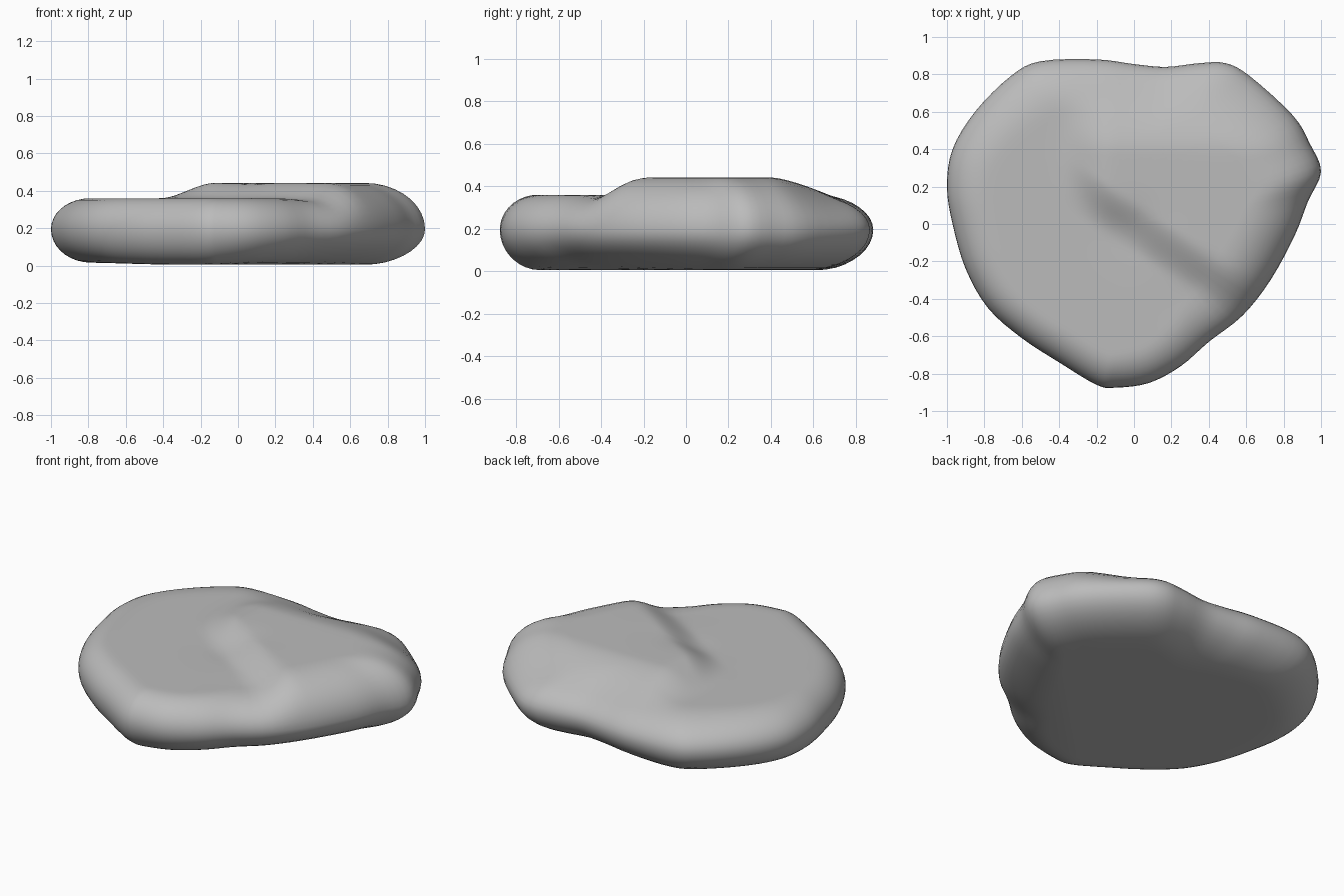
import bpy
import bmesh
import math
from mathutils import Vector

default_cube = bpy.data.objects.get("Cube")
if default_cube:
    bpy.data.objects.remove(default_cube, do_unlink=True)

# Plan outline of the stone, counter-clockwise from the front tip
OUTLINE = [
    (-.1, -.875), (.08, -.85), (.25, -.76), (.4, -.63), (.58, -.49), (.73, -.3), (.86, -.06),
    (.93, .12), (1, .28), (.94, .43), (.85, .58), (.62, .79), (.49, .86), (.35, .86),
    (.17, .84), (0, .855), (-.2, .88), (-.5, .87), (-.66, .79), (-.85, .6), (-.97, .4),
    (-1, .2), (-.97, 0), (-.9, -.24), (-.78, -.45), (-.6, -.61), (-.4, -.74), (-.2, -.86),
]
SUBSTEPS = 4
EDGE_RINGS = 9
INNER_RINGS = 20
MIDDLE = .195


def smooth_outline(points, substeps):
    """Closed Catmull-Rom curve through the outline points."""
    points = [Vector(p) for p in points]
    count = len(points)
    curve = []
    for i in range(count):
        a, b, c, d = (points[(i + k) % count] for k in (-1, 0, 1, 2))
        for step in range(substeps):
            t = step / substeps
            curve.append(b + (c - a) * (t / 2)
                         + (a * 2 - b * 5 + c * 4 - d) * (t * t / 2)
                         + (b * 3 - a - c * 3 + d) * (t ** 3 / 2))
    return curve


def ramp(value, low, high):
    t = max(0, min(1, (value - low) / (high - low)))
    return t * t * (3 - 2 * t)


def bump(x, y, centre_x, centre_y, size):
    return math.exp(-((x - centre_x) ** 2 + (y - centre_y) ** 2) / size ** 2)


def top_height(x, y):
    """Low front-left shelf stepping up to a raised rear-right plateau."""
    across = (x + .25) * .55 + (y - .1) * .83
    raised = ramp(across, -.08, .16) * ramp(x, -.42, -.12) * ramp(y, .75, .38)
    dents = bump(x, y, 0, 0, .13) + .8 * bump(x, y, .38, -.36, .14)
    return .36 + .082 * raised - .012 * dents


def bottom_height(x, y):
    """Nearly flat underside, lifting slightly towards the front right."""
    return .005 + .035 * ramp(x - y, .5, 1.1) + .012 * ramp(-x, .3, .9)


def edge_radius(direction):
    unit = direction.normalized()
    return .26 + .06 * unit.x + .07 * unit.y


def ring_points(rim, ring, side):
    """One ring of the upper or lower shell; ring zero lies on the rim."""
    for edge in rim:
        length = edge.length
        radius = edge_radius(edge)
        if ring <= EDGE_RINGS:
            angle = math.pi / 2 * ring / EDGE_RINGS
            inset, rise = radius * (1 - math.cos(angle)), math.sin(angle)
        else:
            inward = (ring - EDGE_RINGS) / INNER_RINGS
            inset, rise = radius + (length - radius) * inward, 1
        point = edge * (1 - inset / length)
        target = side(point.x, point.y)
        yield (point.x, point.y, MIDDLE + (target - MIDDLE) * rise)


def bridge(bm, outer, inner, flip):
    count = len(outer)
    for i in range(count):
        j = (i + 1) % count
        face = [outer[i], outer[j], inner[j], inner[i]]
        bm.faces.new(face[::-1] if flip else face)


# Stone body: two shells sharing the rim
bm = bmesh.new()
rim = smooth_outline(OUTLINE, SUBSTEPS)
rim_verts = [bm.verts.new(p) for p in ring_points(rim, 0, top_height)]
for side, flip in ((top_height, False), (bottom_height, True)):
    previous = rim_verts
    for ring in range(1, EDGE_RINGS + INNER_RINGS):
        current = [bm.verts.new(p) for p in ring_points(rim, ring, side)]
        bridge(bm, previous, current, flip)
        previous = current
    centre = bm.verts.new((0, 0, side(0, 0)))
    for i, vert in enumerate(previous):
        face = [vert, previous[(i + 1) % len(previous)], centre]
        bm.faces.new(face[::-1] if flip else face)
bmesh.ops.recalc_face_normals(bm, faces=bm.faces[:])
for face in bm.faces:
    face.smooth = True

mesh = bpy.data.meshes.new("flat_stone")
bm.to_mesh(mesh)
bm.free()
stone = bpy.data.objects.new("flat_stone", mesh)
bpy.context.collection.objects.link(stone)

# Stone grey
grey = bpy.data.materials.new("stone_grey")
grey.use_nodes = True
colour = (.5, .5, .5, 1)
grey.diffuse_color = colour
shader = grey.node_tree.nodes["Principled BSDF"]
shader.inputs["Base Color"].default_value = colour
shader.inputs["Roughness"].default_value = .8
mesh.materials.append(grey)
